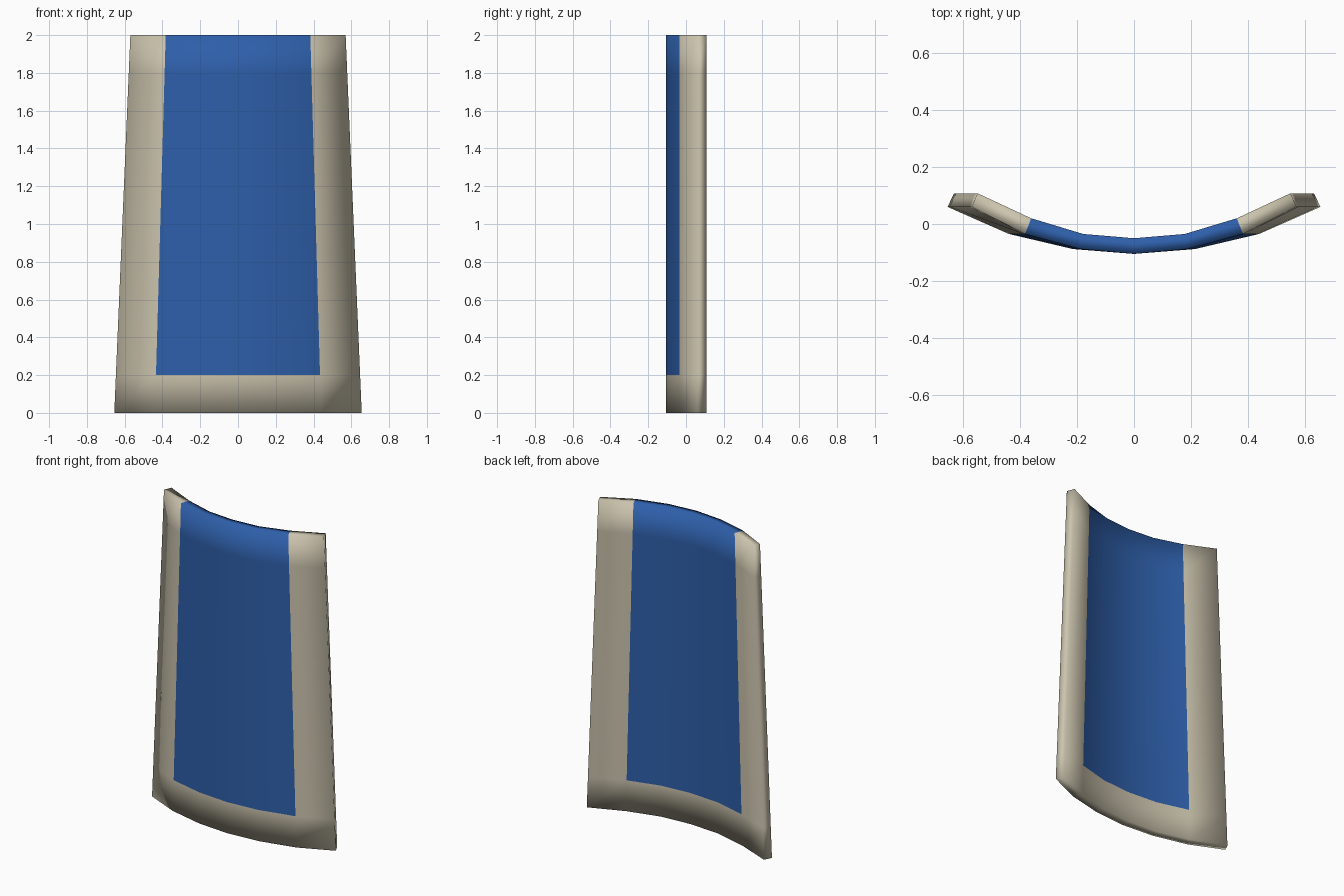
import bpy, bmesh

if "Cube" in bpy.data.objects:
    bpy.data.objects.remove(bpy.data.objects["Cube"], do_unlink=True)


def material(name, color):
    mat = bpy.data.materials.new(name)
    mat.use_nodes = True
    mat.diffuse_color = color
    mat.node_tree.nodes["Principled BSDF"].inputs["Base Color"].default_value = color
    return mat


# Half cross-sections at the base (x, y), from centre to edge
FRONT = [(0, -0.105), (0.215, -0.088), (0.44, -0.035), (0.655, 0.06)]
BACK = [(0, -0.05), (0.205, -0.035), (0.415, 0.02), (0.632, 0.108)]
ROWS = [0, 0.2, 1.8, 2]
TOP_SCALE = 0.87


def mirrored(half):
    return [(-x, y) for x, y in half[:0:-1]] + half


# Closed loop around the curved plate: front left to right, then back again
section = mirrored(FRONT) + mirrored(BACK)[::-1]
count = len(section)
columns = count // 2

bm = bmesh.new()
loops = []
for z in ROWS:
    scale = 1 + (TOP_SCALE - 1) * z / 2
    loops.append([bm.verts.new((x * scale, y, z)) for x, y in section])

# Front, back and side walls
for low, high in zip(loops, loops[1:]):
    for i in range(count):
        j = (i + 1) % count
        bm.faces.new((low[i], low[j], high[j], high[i]))

# Bottom and top rims
for loop in (loops[0], loops[-1]):
    for i in range(columns - 1):
        bm.faces.new((loop[i], loop[i + 1], loop[count - 2 - i], loop[count - 1 - i]))
bmesh.ops.recalc_face_normals(bm, faces=bm.faces)

# Blue centre panel inside a beige border
for face in bm.faces:
    centre = face.calc_center_median()
    face.material_index = int(abs(centre.x) < 0.4 and centre.z > 0.2)
    face.smooth = True

mesh = bpy.data.meshes.new("curved_panel")
bm.to_mesh(mesh)
bm.free()
mesh.materials.append(material("beige border", (0.60, 0.55, 0.42, 1)))
mesh.materials.append(material("blue centre", (0.027, 0.114, 0.40, 1)))
panel = bpy.data.objects.new("curved_panel", mesh)
bpy.context.collection.objects.link(panel)
